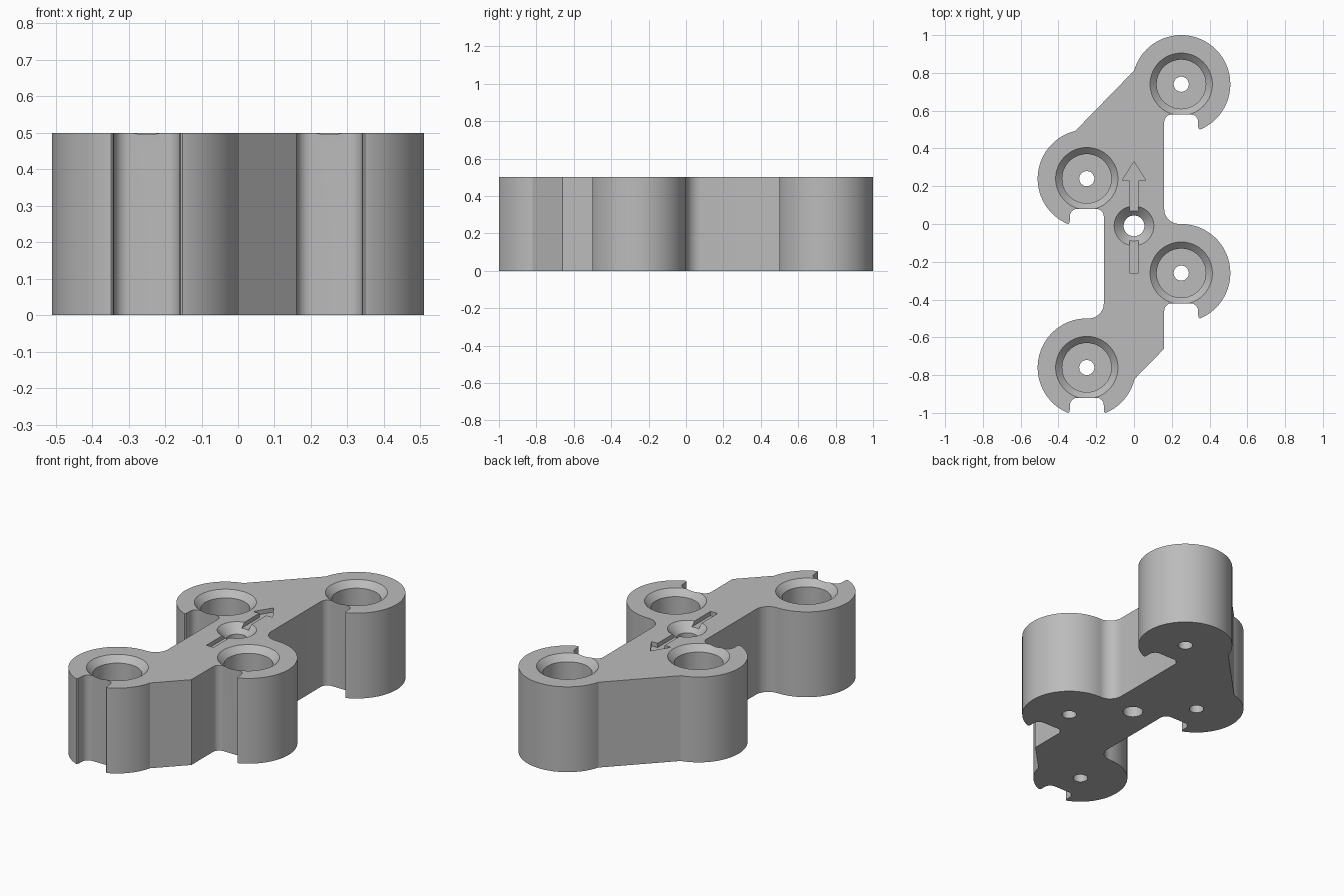
import bpy, bmesh
from math import radians, cos, sin, tau
from mathutils import Vector

if "Cube" in bpy.data.objects:
    bpy.data.objects.remove(bpy.data.objects["Cube"])

HEIGHT, R = 0.5, 0.26
CENTRES = {"back_left": (0.25, 0.74), "front_left": (0.25, -0.26),
           "back_right": (-0.25, 0.24), "front_right": (-0.25, -0.76)}

grey = bpy.data.materials.new("plain grey")
grey.use_nodes = True
grey.diffuse_color = (0.5, 0.5, 0.5, 1)
grey.node_tree.nodes["Principled BSDF"].inputs["Base Color"].default_value = (0.5, 0.5, 0.5, 1)


def arc(c, r, a, b, n):
    angles = [radians(a + (b - a) * i / n) for i in range(n + 1)]
    return [(c[0] + r * cos(t), c[1] + r * sin(t)) for t in angles]


def lobe(name, a, b):
    return arc(CENTRES[name], R, a, b, 56)


def notch(name, right_tip=False, left_tip=False):
    """Rounded slot in the front of a lobe, with optional prong tips."""
    x, y = CENTRES[name]
    tip = [(0.098, -0.24), (0.092, -0.235), (0.09, -0.225)]
    pts = [(x + u, y + v) for u, v in tip] if right_tip else []
    pts += arc((x + 0.05, y - 0.2), 0.04, 0, 90, 8)
    pts += arc((x - 0.05, y - 0.2), 0.04, 90, 180, 8)
    if left_tip:
        pts += [(x - u, y + v) for u, v in reversed(tip)]
    return pts


def finish(bm, name):
    bmesh.ops.recalc_face_normals(bm, faces=bm.faces)
    mesh = bpy.data.meshes.new(name)
    bm.to_mesh(mesh)
    bm.free()
    mesh.materials.append(grey)
    ob = bpy.data.objects.new(name, mesh)
    bpy.context.collection.objects.link(ob)
    return ob


def prism(name, outline, z0, z1):
    bm = bmesh.new()
    face = bm.faces.new([bm.verts.new((x, y, z0)) for x, y in outline])
    top = bmesh.ops.extrude_face_region(bm, geom=[face])["geom"]
    bmesh.ops.translate(bm, vec=(0, 0, z1 - z0),
                        verts=[v for v in top if isinstance(v, bmesh.types.BMVert)])
    return finish(bm, name)


def lathe(name, profile, c):
    bm = bmesh.new()
    vs = [bm.verts.new((r, 0, z)) for r, z in profile]
    es = [bm.edges.new(pair) for pair in zip(vs, vs[1:])]
    bmesh.ops.spin(bm, geom=vs + es, axis=(0, 0, 1), cent=(0, 0, 0),
                   angle=tau, steps=64, use_duplicate=False)
    bmesh.ops.remove_doubles(bm, verts=bm.verts, dist=1e-5)
    bmesh.ops.translate(bm, verts=bm.verts, vec=Vector((*c, 0)))
    return finish(bm, name)


# Body outline, traced clockwise from the back lobe
outline = lobe("back_left", 164, -65) + notch("back_left", right_tip=True)
outline += arc((0.24, 0.08), 0.08, 180, 270, 12)
outline += lobe("front_left", 90, -65) + notch("front_left", right_tip=True)
outline += [(0.16, -0.66)]
outline += lobe("front_right", -13.5, -65)
outline += notch("front_right", right_tip=True, left_tip=True)
outline += lobe("front_right", 245, 90)
outline += arc((-0.24, -0.42), 0.08, 270, 360, 12)
outline += notch("back_right", left_tip=True) + lobe("back_right", 245, 103.5)
body = prism("bracket_body", outline, 0, HEIGHT)

# Chamfered bores with small through holes
bore = [(0, -0.1), (0.04, -0.1), (0.04, 0.15), (0.13, 0.15),
        (0.13, 0.465), (0.2, 0.535), (0, 0.535)]
cutters = [lathe(n + "_bore_cutter", bore, c) for n, c in CENTRES.items()]

# Countersunk centre hole
sink = [(0, -0.1), (0.055, -0.1), (0.055, 0.45), (0.155, 0.55), (0, 0.55)]
cutters.append(lathe("centre_hole_cutter", sink, (0, -0.01)))

# Engraved direction arrow
half = [(0.023, -0.26), (0.023, 0.23), (0.063, 0.23)]
arrow = half + [(0, 0.33)] + [(-x, y) for x, y in reversed(half)]
cutters.append(prism("arrow_cutter", arrow, HEIGHT - 0.025, HEIGHT + 0.1))

# Cut everything, then drop the cutters
bpy.context.view_layer.objects.active = body
for cutter in cutters:
    cutter.hide_render = True
    mod = body.modifiers.new("cut", "BOOLEAN")
    mod.operation, mod.solver, mod.object = "DIFFERENCE", "EXACT", cutter
    bpy.ops.object.modifier_apply(modifier=mod.name)
    bpy.data.objects.remove(cutter)

bpy.ops.object.select_all(action="DESELECT")
body.select_set(True)
bpy.ops.object.shade_smooth_by_angle(angle=radians(20))
